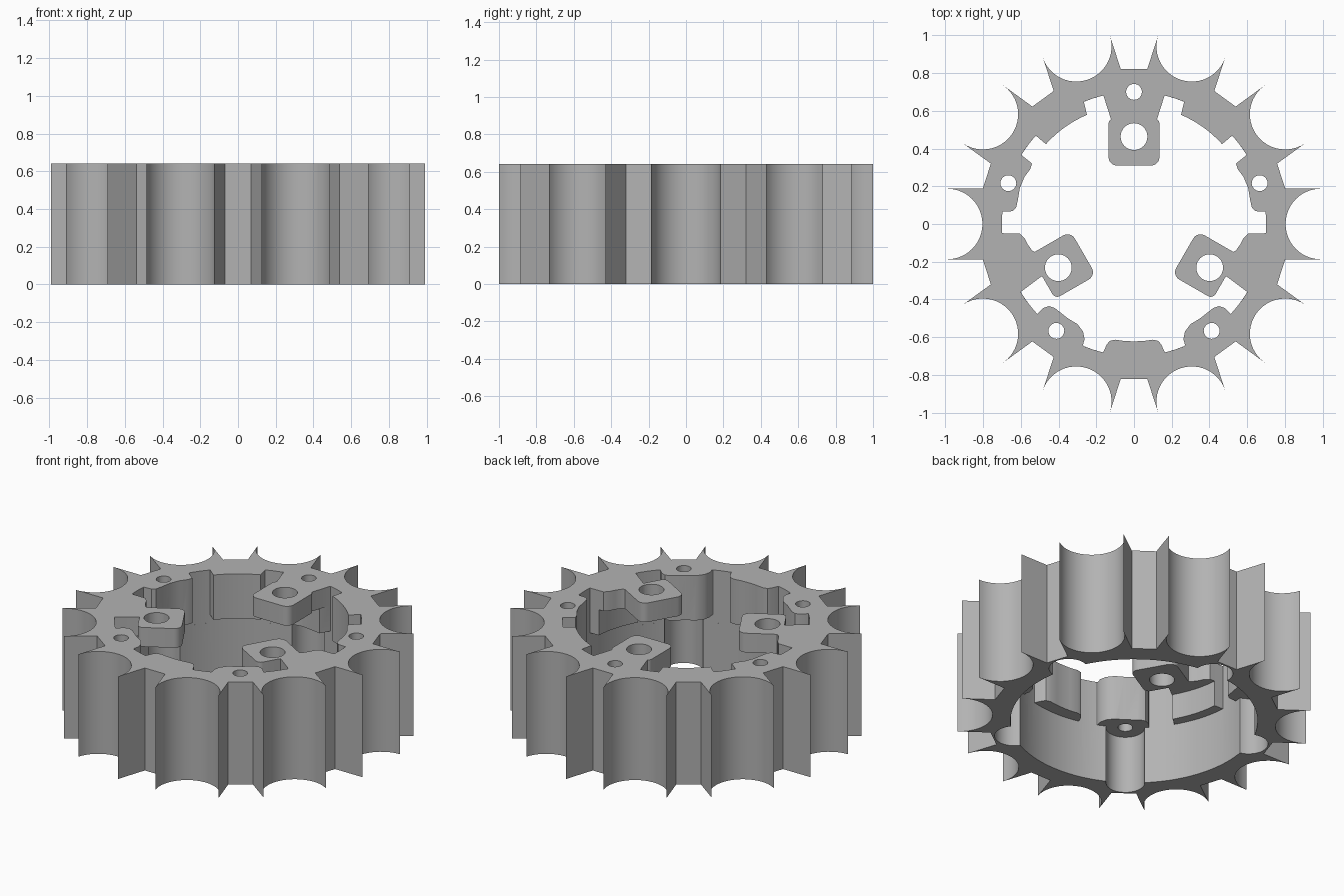
import bpy, bmesh
from math import sin, cos, radians, pi

if "Cube" in bpy.data.objects:
    bpy.data.objects.remove(bpy.data.objects["Cube"], do_unlink=True)

HEIGHT, LEDGE, TAB_Z = 0.64, 0.36, 0.52   # top, underside of pads, underside of tabs
BORE = 0.70

grey = bpy.data.materials.new("plain_grey")
grey.use_nodes = True
grey.diffuse_color = (0.45, 0.45, 0.45, 1)
grey.node_tree.nodes["Principled BSDF"].inputs["Base Color"].default_value = (0.45, 0.45, 0.45, 1)


def polar(r, deg):
    """Point at a clockwise angle from +y."""
    return (r * sin(radians(deg)), r * cos(radians(deg)))


def arc(r, a, b, n=8):
    return [polar(r, a + (b - a) * i / n) for i in range(n + 1)]


def circle(r, centre=(0, 0), n=32):
    return [(centre[0] + x, centre[1] + y) for x, y in arc(r, 0, 360, n)[:-1]]


def turn(points, deg):
    c, s = cos(radians(deg)), sin(radians(deg))
    return [(x * c + y * s, y * c - x * s) for x, y in points]


def mirror(points):
    return [(-x, y) for x, y in points]


def prism(name, outline, z0, z1):
    bm = bmesh.new()
    face = bm.faces.new([bm.verts.new((x, y, z0)) for x, y in outline])
    top = bmesh.ops.extrude_face_region(bm, geom=[face])["geom"]
    bmesh.ops.translate(bm, vec=(0, 0, z1 - z0),
                        verts=[v for v in top if isinstance(v, bmesh.types.BMVert)])
    bmesh.ops.recalc_face_normals(bm, faces=bm.faces)
    mesh = bpy.data.meshes.new(name)
    bm.to_mesh(mesh)
    bm.free()
    mesh.materials.append(grey)
    obj = bpy.data.objects.new(name, mesh)
    bpy.context.collection.objects.link(obj)
    return obj


def combine(operation, outline, z0, z1):
    """Join or cut a prism with the body, then drop the helper."""
    helper = prism("helper", outline, z0, z1)
    helper.hide_render = True
    mod = body.modifiers.new("shape", "BOOLEAN")
    mod.operation, mod.solver, mod.object = operation, "EXACT", helper
    bpy.context.view_layer.objects.active = body
    bpy.ops.object.modifier_apply(modifier=mod.name)
    bpy.data.objects.remove(helper, do_unlink=True)


# Outer rim: ten round scallops separated by flat-bottomed grooves
tooth = [(-0.07, 0.82), (0.07, 0.82)]
scallop = [(x, 0.99 + y) for x, y in arc(0.187, 270, 90, 24)]
rim = []
for i in range(10):
    rim += turn(tooth, 36 * i) + turn(scallop, 36 * i + 18)
body = prism("sprocket_ring", rim, 0, HEIGHT)

# Plain lower bore
combine("DIFFERENCE", circle(BORE, n=96), -0.1, LEDGE)

# Upper bore with pads and screw bosses, one half then mirrored
half = [(0, 0.64), (0.13, 0.62)]
half += arc(BORE, 13.5, 22.3, 4)
half += arc(0.63, 23.3, 47.8)
half += arc(BORE, 48, 58.5, 4)
half += [(0.54, 0.32), (0.55, 0.29), (0.58, 0.25), (0.605, 0.19),
         (0.615, 0.13), (0.625, 0.085), (0.645, 0.068)]
half += arc(BORE, 84.7, 94, 4)
half += arc(0.64, 94.5, 120, 8)
half += arc(BORE, 121, 133, 4)
half += [(0.48, -0.445), (0.45, -0.435), (0.42, -0.445), (0.35, -0.50),
         (0.30, -0.53), (0.27, -0.57), (0.262, -0.61), (0.27, -0.64)]
half += arc(BORE, 157.5, 166.5, 4)
half += [(0.145, -0.64), (0.13, -0.62), (0.10, -0.613), (0.05, -0.62), (0, -0.622)]
combine("DIFFERENCE", half + mirror(half[1:-1])[::-1], LEDGE - 0.05, HEIGHT + 0.1)

# Three mounting tabs with rounded corners
W, V0, V1, R = 0.135, 0.31, 0.56, 0.045
tab = []
for x, y, r, a in ((W, V1, 0.03, 0), (W, V0, R, 90), (-W, V0, R, 180), (-W, V1, 0.03, 270)):
    cx = x - r if x > 0 else x + r
    cy = y - r if y == V1 else y + r
    tab += [(cx + px, cy + py) for px, py in arc(r, a, a + 90, 6)]
for k in range(3):
    combine("UNION", turn(tab, 120 * k), TAB_Z, HEIGHT)

# Necks joining the tabs to the ring
top_neck = [(-0.117, 0.54), (0.117, 0.54), (0.165, 0.69), (0.165, 0.74), (-0.165, 0.74), (-0.165, 0.69)]
side_neck = [(0.74, -0.05), (0.605, -0.05), (0.58, -0.075), (0.565, -0.105), (0.54, -0.14),
             (0.47, -0.18), (0.45, -0.25), (0.50, -0.285), (0.60, -0.36), (0.65, -0.38)]
for neck in (top_neck, side_neck, mirror(side_neck)):
    combine("UNION", neck, TAB_Z, HEIGHT)

# Large mounting holes through the tabs
for k in range(3):
    combine("DIFFERENCE", circle(0.071, polar(0.463, 120 * k)), 0.4, 0.8)

# Small screw holes with wide pockets beneath
for k in range(5):
    spot = polar(0.70, 72 * k)
    combine("DIFFERENCE", circle(0.042, spot, 24), 0.2, 0.8)
    combine("DIFFERENCE", circle(0.11, spot), -0.1, LEDGE)

bpy.ops.object.select_all(action="DESELECT")
body.select_set(True)
bpy.context.view_layer.objects.active = body
bpy.ops.object.shade_smooth_by_angle(angle=radians(30))
